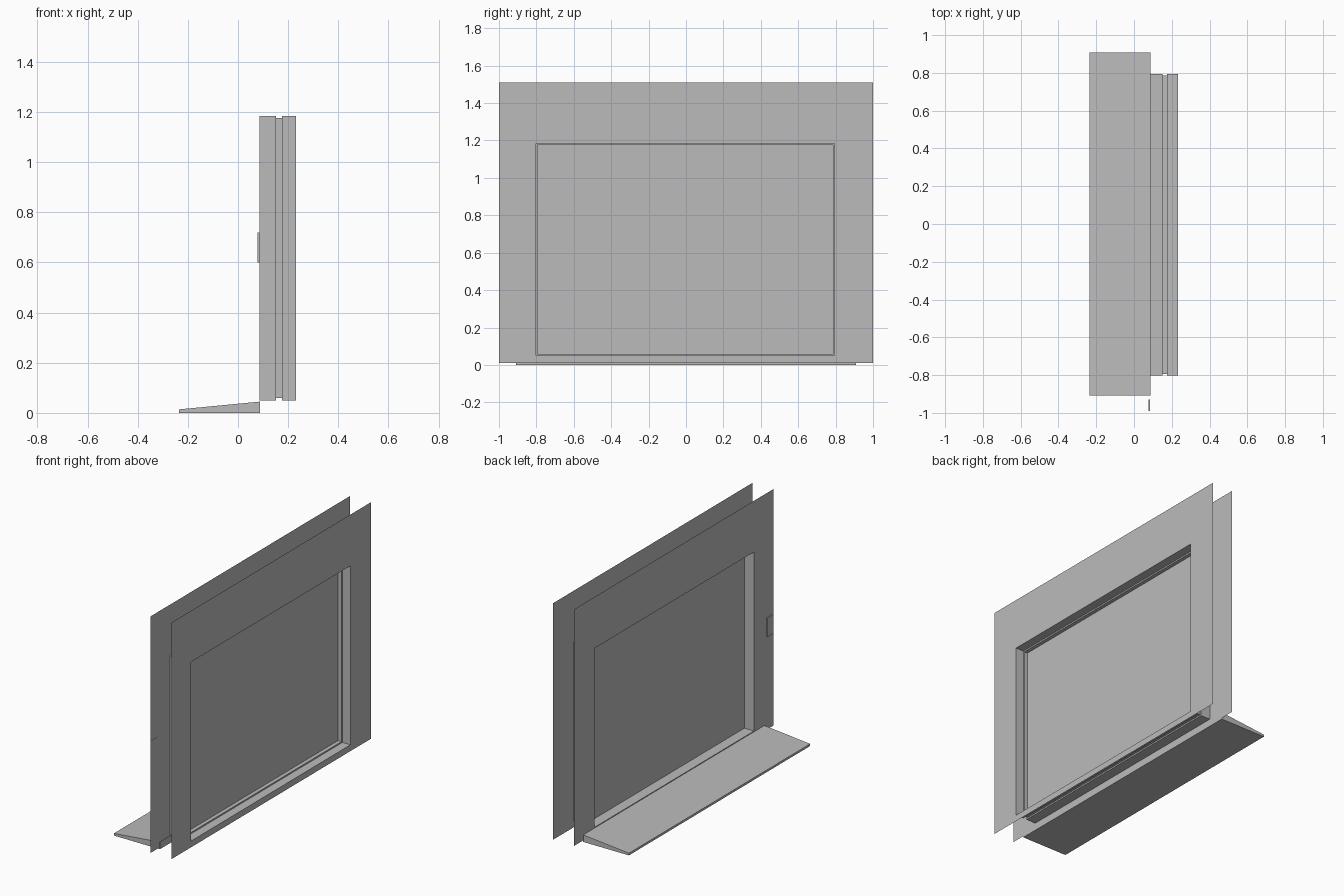
import bpy
import bmesh

if "Cube" in bpy.data.objects:
    bpy.data.objects.remove(bpy.data.objects["Cube"], do_unlink=True)

# Single plain grey finish
GREY = (0.5, 0.5, 0.5, 1.0)
grey = bpy.data.materials.new("plain grey")
grey.use_nodes = True
grey.diffuse_color = GREY
grey.node_tree.nodes["Principled BSDF"].inputs["Base Color"].default_value = GREY

# Rectangles as y min, y max, z min, z max
WALL = (-1.0, 1.0, 0.01, 1.51)
OPENING = (-0.803, 0.795, 0.05, 1.185)
STEP = (-0.794, 0.786, 0.059, 1.176)
INSIDE, GLASS, REBATE, OUTSIDE = 0.085, 0.152, 0.176, 0.232


def finish(name, bm):
    mesh = bpy.data.meshes.new(name)
    bm.to_mesh(mesh)
    bm.free()
    mesh.materials.append(grey)
    obj = bpy.data.objects.new(name, mesh)
    bpy.context.collection.objects.link(obj)
    return obj


def ring(bm, x, rect):
    y0, y1, z0, z1 = rect
    return [bm.verts.new((x, y, z))
            for y, z in ((y0, z0), (y1, z0), (y1, z1), (y0, z1))]


def rect_loft(name, sections, cap=False):
    """Join rectangular sections with four-sided bands."""
    bm = bmesh.new()
    rings = [ring(bm, x, rect) for x, rect in sections]
    for a, b in zip(rings, rings[1:]):
        for i in range(4):
            j = (i + 1) % 4
            bm.faces.new((a[i], a[j], b[j], b[i]))
    if cap:
        for r in {id(r): r for r in (rings[0], rings[-1])}.values():
            bm.faces.new(r)
        if len(rings) > 1:
            bmesh.ops.recalc_face_normals(bm, faces=bm.faces)
    return finish(name, bm)


# Two thin wall skins with a window opening
rect_loft("outer_wall", [(OUTSIDE, WALL), (OUTSIDE, OPENING)])
rect_loft("inner_wall", [(INSIDE, OPENING), (INSIDE, WALL)])

# Lining of the opening, with a small step around the glass
rect_loft("outer_reveal", [(OUTSIDE, OPENING), (REBATE, OPENING),
                           (REBATE, STEP), (GLASS, STEP)])
rect_loft("inner_reveal", [(GLASS, OPENING), (INSIDE, OPENING)])
rect_loft("window_pane", [(GLASS, OPENING)], cap=True)

# Wedge-shaped sill
rect_loft("sill", [(-0.235, (-0.908, 0.908, 0.0, 0.014)),
                   (0.088, (-0.908, 0.908, 0.0, 0.045))], cap=True)

# Small plate on the inner wall
PLATE = (-0.99, -0.93, 0.6, 0.72)
rect_loft("wall_plate", [(0.078, PLATE), (INSIDE + 0.001, PLATE)], cap=True)
